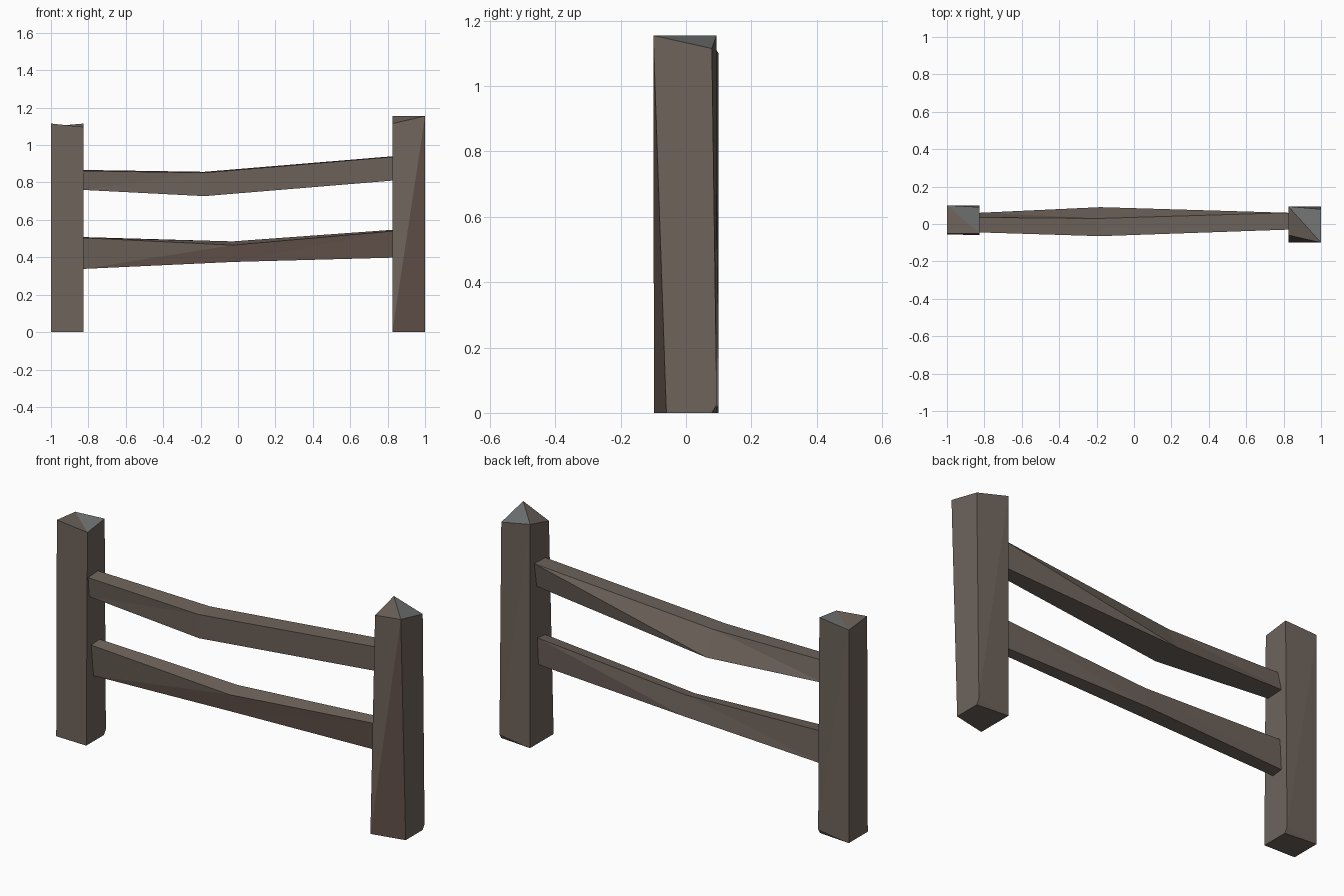
import bpy, bmesh

if "Cube" in bpy.data.objects:
    bpy.data.objects.remove(bpy.data.objects["Cube"])


def material(name, color):
    m = bpy.data.materials.new(name)
    m.diffuse_color = (*color, 1)
    m.use_nodes = True
    m.node_tree.nodes["Principled BSDF"].inputs["Base Color"].default_value = m.diffuse_color
    return m


MATS = [material("wood", (0.155, 0.125, 0.105)),
        material("warm_wood", (0.125, 0.085, 0.07)),
        material("weathered_end", (0.17, 0.18, 0.18))]


def build(name, points, faces, warm=(), grey=()):
    bm = bmesh.new()
    vs = [bm.verts.new(p) for p in points]
    for i, f in enumerate(faces):
        face = bm.faces.new([vs[k] for k in f])
        face.material_index = 1 if i in warm else 2 if i in grey else 0
    bmesh.ops.recalc_face_normals(bm, faces=bm.faces[:])
    mesh = bpy.data.meshes.new(name)
    bm.to_mesh(mesh)
    bm.free()
    for m in MATS:
        mesh.materials.append(m)
    ob = bpy.data.objects.new(name, mesh)
    bpy.context.collection.objects.link(ob)
    return ob


# Posts: corners run front-left, front-right, back-right, back-left;
# the back-right foot is chipped, the top is folded along a diagonal
def post(name, x0, x1, base_y, top, warm=()):
    xs = (x0, x1, x1, x0)
    pts = [(x, y, 0) for x, y in zip(xs, base_y)]
    pts += [(x, y, z) for x, (y, z) in zip(xs, top)]
    pts.append((x1, base_y[2] + 0.015, 0.025))
    faces = [(0, 1, 5), (0, 5, 4),                 # front
             (1, 2, 8, 6, 5),                      # right
             (8, 7, 6), (8, 3, 7), (8, 2, 3),      # back
             (0, 4, 7, 3), (0, 3, 2, 1),           # left, bottom
             (4, 5, 7), (5, 6, 7)]                 # top
    return build(name, pts, faces, warm, grey=(9,))


post("left_post", -1, -0.825, (-0.055, -0.06, 0.085, 0.1),
     ((-0.05, 1.115), (-0.05, 1.097), (0.09, 1.115), (0.1, 1.1)))
post("right_post", 0.825, 1, (-0.098, -0.06, 0.079, 0.094),
     ((-0.06, 1.115), (-0.1, 1.155), (0.079, 1.115), (0.094, 1.155)), warm=(0,))


# Rails: three sections, each with corners
# front-bottom, back-bottom, back-top, front-top as (y, z)
def rail(name, sections, warm=()):
    pts = [(x, y, z) for x, ring in sections for y, z in ring]
    faces = []
    for a in (0, 4):
        b = a + 4
        if a == 0:
            faces += [(a, b, b + 3), (a, b + 3, a + 3)]
        else:
            faces += [(a, b, b + 3), (a, b + 3, a + 3)]
        faces += [(a + 1, b + 1, b + 2), (a + 1, b + 2, a + 2)]
        faces += [(a, a + 1, b + 1, b), (a + 3, b + 3, b + 2, a + 2)]
    faces += [(0, 1, 2, 3), (8, 9, 10, 11)]
    return build(name, pts, faces, warm)


rail("upper_rail", [
    (-0.825, ((-0.035, 0.76), (0.06, 0.765), (0.035, 0.867), (-0.045, 0.862))),
    (-0.18, ((-0.06, 0.727), (0.09, 0.735), (0.03, 0.857), (-0.065, 0.852))),
    (0.825, ((-0.025, 0.81), (0.04, 0.815), (0.06, 0.94), (-0.03, 0.937)))])
rail("lower_rail", [
    (-0.825, ((0.0, 0.338), (0.06, 0.345), (0.05, 0.508), (-0.02, 0.504))),
    (-0.03, ((-0.02, 0.375), (0.06, 0.38), (0.045, 0.485), (-0.03, 0.465))),
    (0.825, ((-0.02, 0.398), (0.025, 0.405), (0.035, 0.547), (-0.03, 0.54)))],
    warm=(0, 6, 7))
